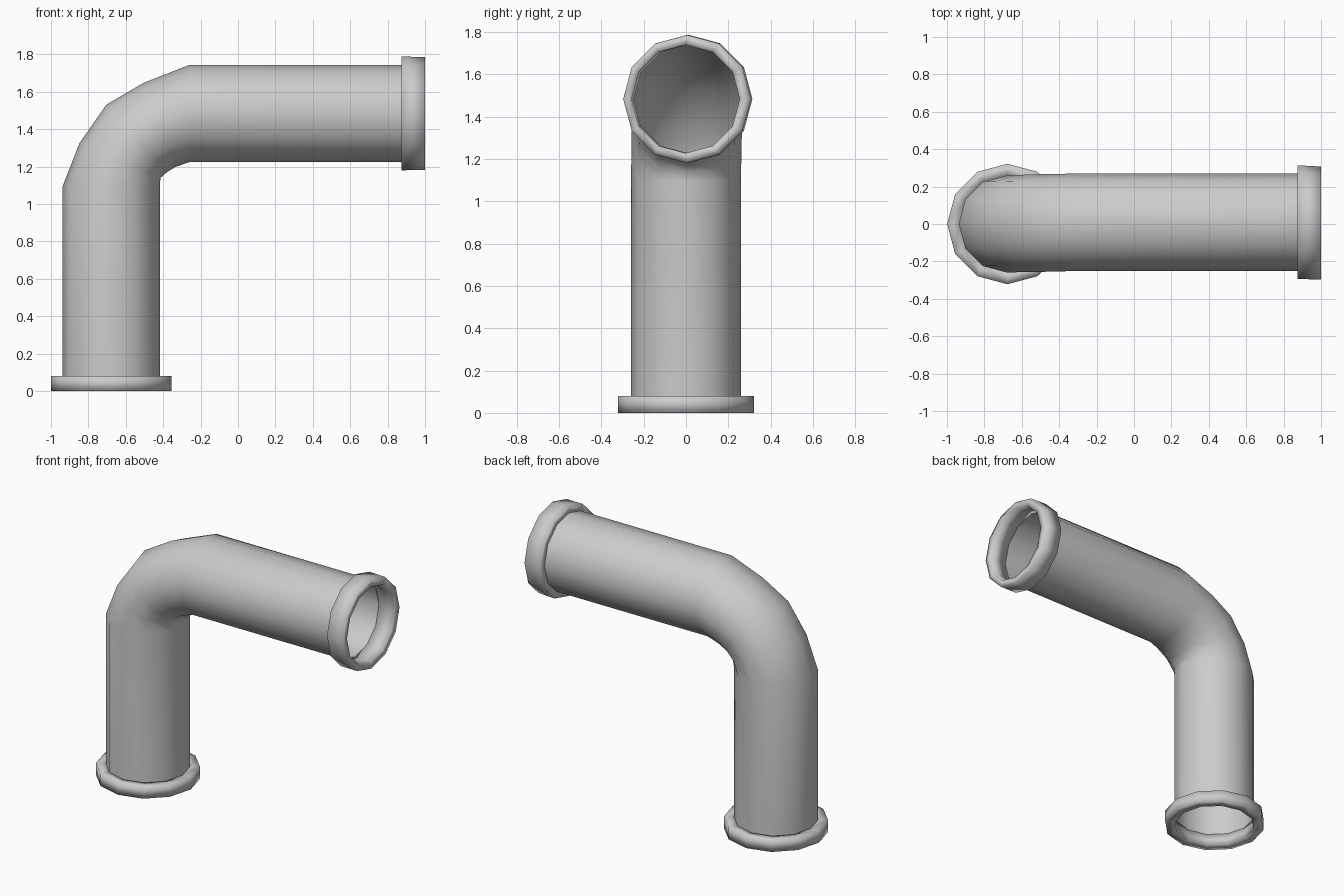
import bpy, bmesh, math

if "Cube" in bpy.data.objects:
    bpy.data.objects.remove(bpy.data.objects["Cube"])

SIDES = 12


def loft(name, rings, closed=False):
    """Skin 12-sided rings given as (outer xz, inner xz, y half-width, y offset)."""
    bm = bmesh.new()
    loops = []
    for (ox, oz), (ix, iz), hw, yo in rings:
        loop = []
        for k in range(SIDES):
            a = 2 * math.pi * k / SIDES
            c = math.cos(a)
            loop.append(bm.verts.new(((ox + ix) / 2 + c * (ox - ix) / 2,
                                      yo + hw * math.sin(a),
                                      (oz + iz) / 2 + c * (oz - iz) / 2)))
        loops.append(loop)
    pairs = list(zip(loops, loops[1:]))
    if closed:
        pairs.append((loops[-1], loops[0]))
    for lo, hi in pairs:
        for k in range(SIDES):
            n = (k + 1) % SIDES
            f = bm.faces.new((lo[k], hi[k], hi[n], lo[n]))
            f.smooth = True
    me = bpy.data.meshes.new(name)
    bm.to_mesh(me)
    bm.free()
    ob = bpy.data.objects.new(name, me)
    bpy.context.collection.objects.link(ob)
    return ob


CX, CZ = -0.677, 1.484      # axes of the upright and horizontal runs


def level(z, r):
    return ((CX - r, z), (CX + r, z), r, 0.0)


def upright(x, r, y=0.007):
    return ((x, CZ + r), (x, CZ - r), r, y)


# bent pipe, open at both ends
loft("pipe", [
    level(0.08, 0.26),
    level(1.097, 0.26),
    ((-0.848, 1.325), (-0.415, 1.139), 0.26, 0.002),
    ((-0.703, 1.532), (-0.38, 1.17), 0.261, 0.004),
    ((-0.506, 1.647), (-0.335, 1.198), 0.261, 0.007),
    upright(-0.26, 0.26, 0.01),
    upright(0.875, 0.26, 0.01),
])

# foot and mouth flanges
loft("base_flange", [level(0, 0.322), level(0.08, 0.322),
                     level(0.08, 0.257), level(0, 0.257)], closed=True)
loft("end_flange", [upright(0.875, 0.304, 0.01), upright(1.0, 0.302, 0.005),
                    upright(1.0, 0.256, -0.002), upright(0.875, 0.256, 0.008)], closed=True)
